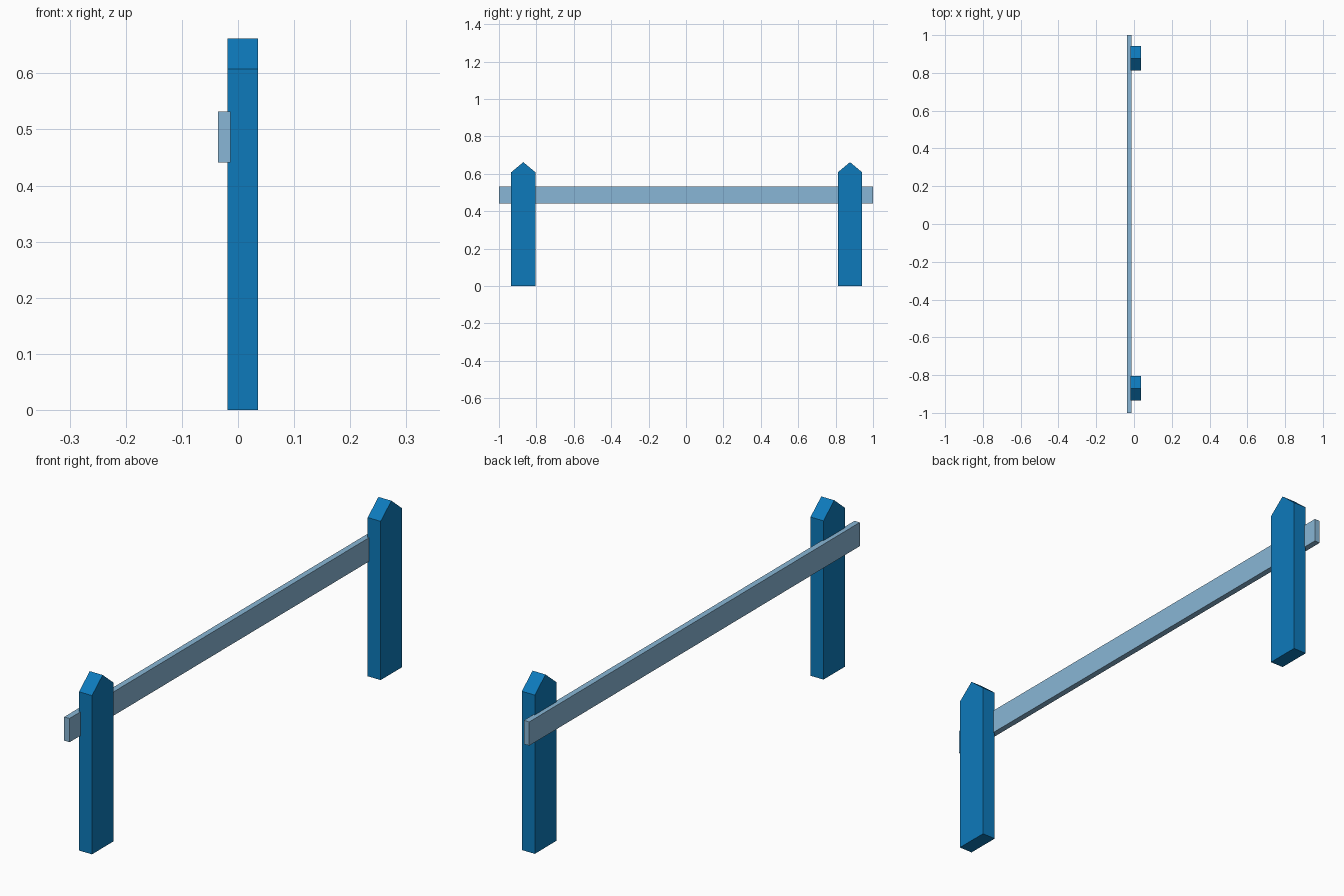
import bpy
import bmesh

if "Cube" in bpy.data.objects:
    bpy.data.objects.remove(bpy.data.objects["Cube"])


def material(name, rgb):
    m = bpy.data.materials.new(name)
    m.diffuse_color = (*rgb, 1)
    m.use_nodes = True
    m.node_tree.nodes["Principled BSDF"].inputs["Base Color"].default_value = m.diffuse_color
    return m


def extrude_profile(name, profile, x0, x1, mat):
    """Extrude a (y, z) outline along x from x0 to x1."""
    bm = bmesh.new()
    face = bm.faces.new([bm.verts.new((x0, y, z)) for y, z in profile])
    res = bmesh.ops.extrude_face_region(bm, geom=[face])
    verts = [g for g in res["geom"] if isinstance(g, bmesh.types.BMVert)]
    bmesh.ops.translate(bm, verts=verts, vec=(x1 - x0, 0, 0))
    bmesh.ops.recalc_face_normals(bm, faces=bm.faces)
    mesh = bpy.data.meshes.new(name)
    bm.to_mesh(mesh)
    bm.free()
    mesh.materials.append(mat)
    obj = bpy.data.objects.new(name, mesh)
    bpy.context.collection.objects.link(obj)
    return obj


blue = material("post blue", (0.004, 0.195, 0.50))
pale = material("rail pale blue", (0.25, 0.47, 0.67))

# Pointed posts
half, shoulder, peak = 0.065, 0.608, 0.662
for name, y in (("front_post", -0.87), ("back_post", 0.877)):
    outline = [(y - half, 0), (y + half, 0), (y + half, shoulder),
               (y, peak), (y - half, shoulder)]
    extrude_profile(name, outline, -0.019, 0.036, blue)

# Horizontal rail, let slightly into the posts' left faces
extrude_profile("rail", [(-1, 0.441), (1, 0.441), (1, 0.532), (-1, 0.532)],
                -0.036, -0.0135, pale)
